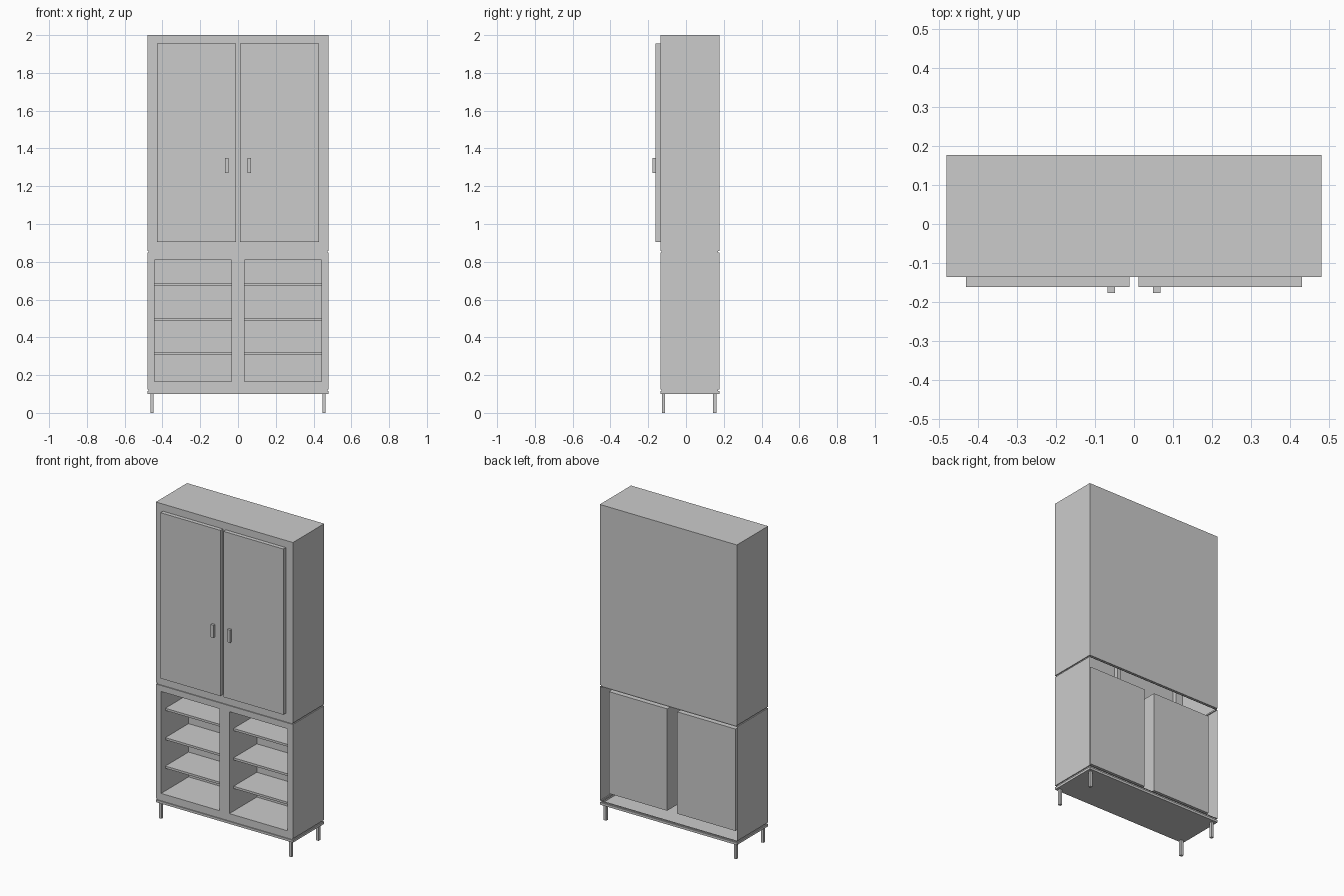
import bpy, bmesh

if "Cube" in bpy.data.objects:
    bpy.data.objects.remove(bpy.data.objects["Cube"])

W = 0.48                      # half width of the cabinet
FRONT, BACK = -0.136, 0.1765  # front and back planes of the body


def finish(name, bm):
    bmesh.ops.remove_doubles(bm, verts=bm.verts, dist=1e-5)
    me = bpy.data.meshes.new(name)
    bm.to_mesh(me)
    bm.free()
    ob = bpy.data.objects.new(name, me)
    bpy.context.collection.objects.link(ob)
    return ob


def quad(bm, pts):
    bm.faces.new([bm.verts.new(p) for p in pts])


def ring(z, inset):
    l, r, f, b = -W + inset, W - inset, FRONT + inset, BACK - inset
    return [(l, f, z), (r, f, z), (r, b, z), (l, b, z)]


def walls(bm, low, high, sides=(0, 1, 2, 3)):
    # sides: 0 front, 1 right, 2 back, 3 left
    a, b = ring(*low), ring(*high)
    for i in sides:
        j = (i + 1) % 4
        quad(bm, [a[i], a[j], b[j], b[i]])


def front_frame(bm, x_in, x_out, z0, z1, low, high):
    # front panel with two mirrored rectangular openings
    xs = [-W, -x_out, -x_in, x_in, x_out, W]
    zs = [low, z0, z1, high]
    for i in range(5):
        for k in range(3):
            if k == 1 and i in (1, 3):
                continue
            a, b, c, d = xs[i], xs[i + 1], zs[k], zs[k + 1]
            quad(bm, [(a, FRONT, c), (b, FRONT, c), (b, FRONT, d), (a, FRONT, d)])


def box(name, x, y, z, open_side=None, flip=False):
    bm = bmesh.new()
    bmesh.ops.create_cube(bm, size=1)
    for v in bm.verts:
        v.co = [lo + (c + 0.5) * (hi - lo) for c, (lo, hi) in zip(v.co, (x, y, z))]
    if open_side:
        gone = [f for f in bm.faces if f.normal.y * open_side > 0.9]
        bmesh.ops.delete(bm, geom=gone, context='FACES')
    if flip:
        bmesh.ops.reverse_faces(bm, faces=bm.faces)
    return finish(name, bm)


# Upper cabinet shell, open underneath, with door openings
bm = bmesh.new()
walls(bm, (0.857, 0), (2.0, 0), (1, 2, 3))
quad(bm, ring(2.0, 0))
front_frame(bm, 0.011, 0.43, 0.906, 1.955, 0.857, 2.0)
finish("upper_cabinet", bm)

# Lower cabinet shell, open at the back, with shelf openings
bm = bmesh.new()
walls(bm, (0.125, 0), (0.848, 0), (1, 3))
front_frame(bm, 0.035, 0.443, 0.165, 0.81, 0.125, 0.848)
finish("lower_cabinet", bm)

# Recessed groove between the cabinets
G = 0.006
bm = bmesh.new()
for low, high in (((0.848, 0), (0.848, G)), ((0.848, G), (0.857, G)), ((0.857, G), (0.857, 0))):
    walls(bm, low, high)
finish("middle_groove", bm)

# Base plate with its groove
bm = bmesh.new()
prof = [(0.10, 0), (0.115, 0), (0.115, G), (0.125, G), (0.125, 0)]
for low, high in zip(prof, prof[1:]):
    walls(bm, low, high)
quad(bm, ring(0.10, 0)[::-1])
finish("base_plate", bm)

for s, side in ((-1, "left"), (1, "right")):
    def span(a, b):
        return tuple(sorted((s * a, s * b)))

    # Door and handle
    box(side + "_door", span(0.011, 0.43), (-0.161, FRONT), (0.906, 1.955), open_side=1)
    box(side + "_handle", span(0.049, 0.068), (-0.1765, -0.161), (1.27, 1.35))
    # Open compartment and its shelves
    box(side + "_compartment", span(0.035, 0.443), (FRONT, 0.138), (0.165, 0.81),
        open_side=-1, flip=True)
    for n, z in enumerate((0.308, 0.488, 0.674)):
        box(f"{side}_shelf_{n + 1}", span(0.035, 0.443), (-0.094, 0.138), (z, z + 0.014))
    # Legs
    for y, end in ((-0.119, "front"), (0.152, "back")):
        box(f"{side}_{end}_leg", span(0.447, 0.464), (y - 0.0085, y + 0.0085), (0, 0.10))
